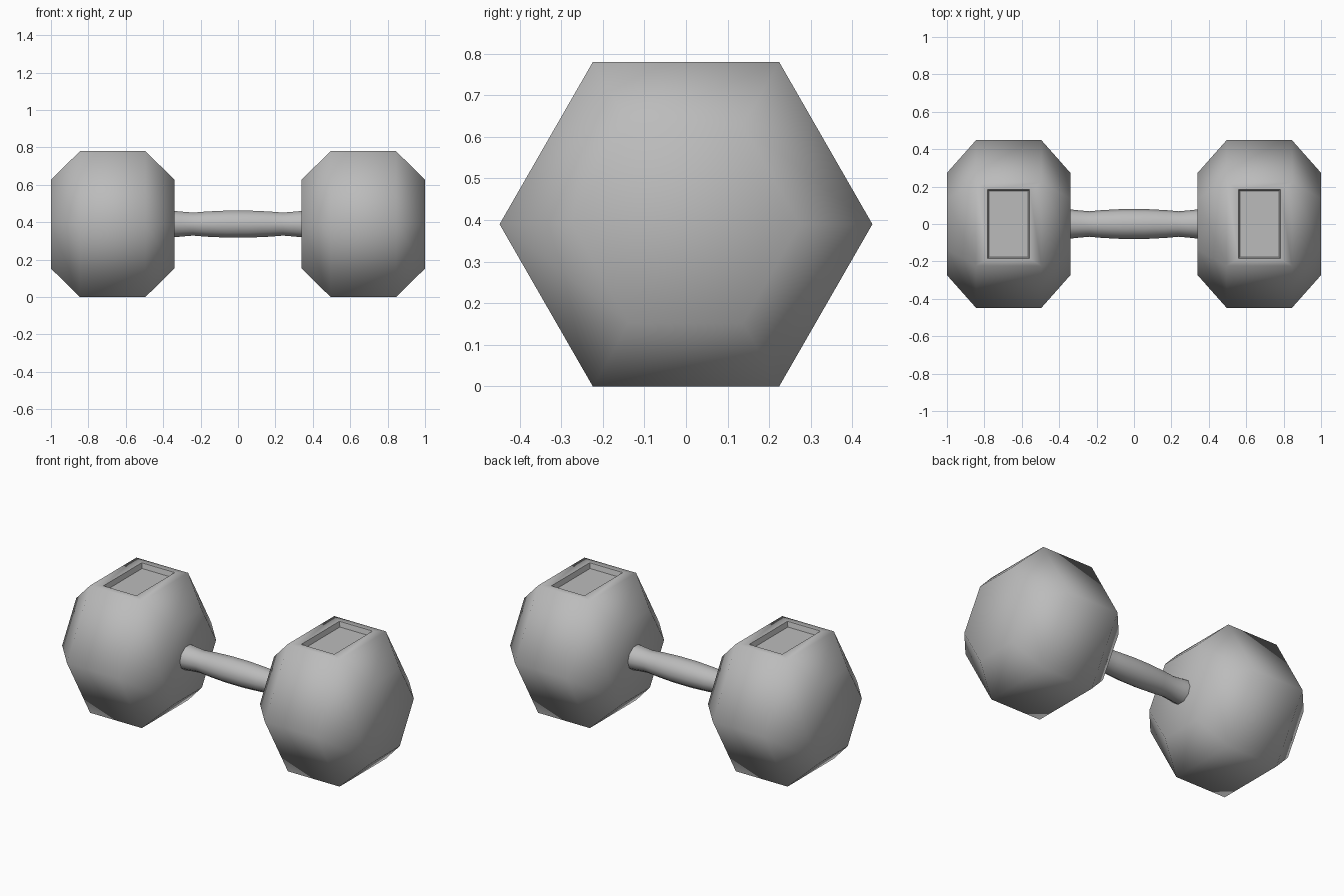
import bpy, bmesh, math
from mathutils import Vector

cube = bpy.data.objects.get("Cube")
if cube:
    bpy.data.objects.remove(cube, do_unlink=True)

CENTRE_Z = 0.39
HEAD_X = 0.67

grey = bpy.data.materials.new("cast_iron_grey")
grey.use_nodes = True
colour = (0.5, 0.5, 0.5, 1)
grey.diffuse_color = colour
grey.node_tree.nodes["Principled BSDF"].inputs["Base Color"].default_value = colour


def lathe(bm, profile, sides, ry, rz, turn=0.0):
    """Stack capped rings of (x, scale) along the x axis."""
    rings = []
    for x, s in profile:
        angles = [turn + math.tau * i / sides for i in range(sides)]
        rings.append([bm.verts.new((x, ry * s * math.cos(a), rz * s * math.sin(a)))
                      for a in angles])
    for a, b in zip(rings, rings[1:]):
        for i in range(sides):
            j = (i + 1) % sides
            bm.faces.new((a[i], a[j], b[j], b[i]))
    bm.faces.new(rings[0])
    bm.faces.new(rings[-1])
    bmesh.ops.recalc_face_normals(bm, faces=bm.faces)


def finish(bm, name, x):
    mesh = bpy.data.meshes.new(name)
    bm.to_mesh(mesh)
    bm.free()
    mesh.materials.append(grey)
    obj = bpy.data.objects.new(name, mesh)
    obj.location = (x, 0, CENTRE_Z)
    bpy.context.collection.objects.link(obj)
    bpy.ops.object.select_all(action='DESELECT')
    obj.select_set(True)
    bpy.context.view_layer.objects.active = obj
    bpy.ops.object.shade_smooth_by_angle(angle=math.radians(65))


def inset_rectangle(bm, face, half_x, half_y, drop):
    """Inset a flat top face to a given rectangle, lowered by drop."""
    bmesh.ops.inset_region(bm, faces=[face], thickness=0.005)
    for v in face.verts:
        v.co = Vector((math.copysign(half_x, v.co.x),
                       math.copysign(half_y, v.co.y), v.co.z - drop))


# Hexagonal heads with chamfered ends and a recessed panel on top
for name, side in (("left_head", 1), ("right_head", -1)):
    bm = bmesh.new()
    lathe(bm, [(-0.33, 0.61), (-0.175, 1), (0.175, 1), (0.33, 0.61)], 6, 0.448, 0.45)
    top = max(bm.faces, key=lambda f: f.calc_center_median().z)
    inset_rectangle(bm, top, 0.112, 0.185, 0)
    inset_rectangle(bm, top, 0.104, 0.177, 0.03)
    finish(bm, name, side * HEAD_X)

# Contoured grip, swollen in the middle and flared at the heads
half = [(0.06, 1), (0.17, 0.93), (0.24, 0.85), (0.3, 0.92), (0.36, 1.0)]
bm = bmesh.new()
lathe(bm, [(-x, s) for x, s in reversed(half)] + half, 10, 0.08, 0.076)
finish(bm, "grip", 0)
